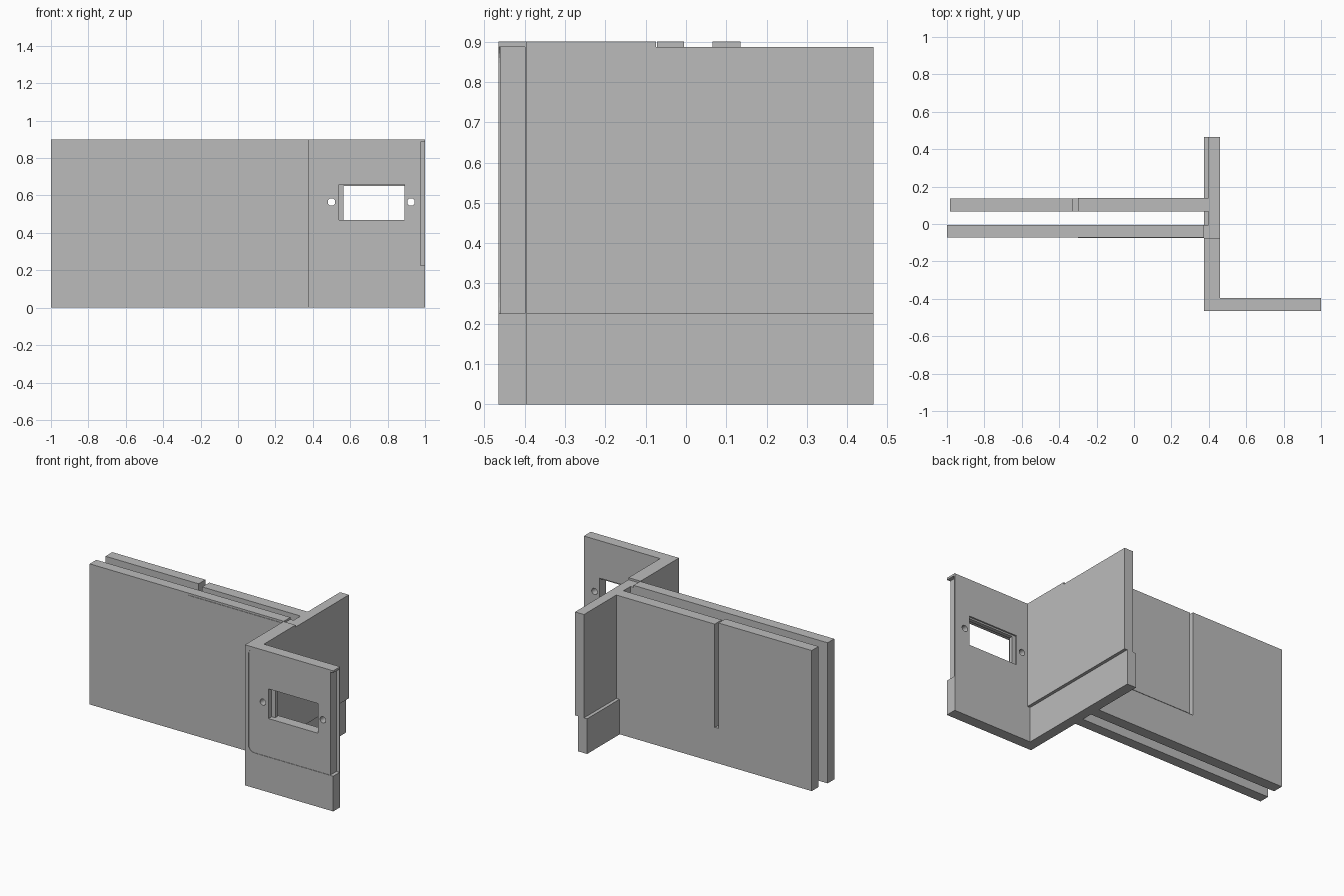
import bpy
import bmesh
import math
from mathutils import Vector, Matrix

cube = bpy.data.objects.get("Cube")
if cube:
    bpy.data.objects.remove(cube, do_unlink=True)

grey = bpy.data.materials.new("plain_grey")
grey.use_nodes = True
grey.diffuse_color = (0.5, 0.5, 0.5, 1)
grey.node_tree.nodes["Principled BSDF"].inputs["Base Color"].default_value = (0.5, 0.5, 0.5, 1)


def finish(name, bm):
    bmesh.ops.recalc_face_normals(bm, faces=bm.faces[:])
    mesh = bpy.data.meshes.new(name)
    bm.to_mesh(mesh)
    bm.free()
    mesh.materials.append(grey)
    obj = bpy.data.objects.new(name, mesh)
    bpy.context.collection.objects.link(obj)
    return obj


def box(name, xs, ys, zs, round_y=0):
    """Box from axis ranges; round_y rounds the edges that run along y."""
    bm = bmesh.new()
    bmesh.ops.create_cube(bm, size=1)
    for v in bm.verts:
        v.co = Vector([r[0] if c < 0 else r[1] for c, r in zip(v.co, (xs, ys, zs))])
    if round_y:
        edges = [e for e in bm.edges
                 if abs(e.verts[0].co.y - e.verts[1].co.y) > 0.001]
        bmesh.ops.bevel(bm, geom=edges, offset=round_y, segments=5,
                        profile=0.5, affect='EDGES')
    return finish(name, bm)


def hole(name, x, z, radius):
    bm = bmesh.new()
    turn = Matrix.Translation((x, -0.43, z)) @ Matrix.Rotation(math.pi / 2, 4, 'X')
    bmesh.ops.create_cone(bm, cap_ends=True, segments=24, radius1=radius,
                          radius2=radius, depth=0.3, matrix=turn)
    return finish(name, bm)


def cut(target, cutters):
    for c in cutters:
        mod = target.modifiers.new(c.name, 'BOOLEAN')
        mod.operation = 'DIFFERENCE'
        mod.solver = 'EXACT'
        mod.object = c
        c.hide_render = True
        c.hide_viewport = True
        c.display_type = 'WIRE'


FRONT, BACK = -0.465, -0.395   # face plate depth
SEAM, STEP, TOP = 0.225, 0.887, 0.9

# Face plate with shallow rounded pocket, notched edge, window and screw holes
plate = box("face_plate", (0.375, 1), (FRONT, BACK), (0, TOP))
cut(plate, [
    box("pocket_cutter", (0.4, 1.2), (-0.6, FRONT + 0.003), (SEAM, STEP), 0.04),
    box("edge_cutter", (0.977, 1.1), (-0.6, BACK - 0.005), (SEAM, STEP)),
    box("window_cutter", (0.565, 0.89), (-0.6, -0.3), (0.47, 0.65)),
    box("window_front_cutter", (0.54, 0.89), (-0.6, FRONT + 0.035), (0.47, 0.66)),
    box("window_back_cutter", (0.54, 0.89), (BACK - 0.01, -0.3), (0.47, 0.66)),
    hole("screw_cutter_right", 0.5, 0.565, 0.02),
    hole("screw_cutter_left", 0.925, 0.565, 0.02),
])

# Cross wall: lower band, offset upper sheet and full-height front part
box("cross_wall_base", (0.375, 0.44), (BACK, 0.465), (0, SEAM))
box("cross_wall_upper", (0.397, 0.46), (-0.075, 0.465), (SEAM, STEP))
box("cross_wall_front", (0.375, 0.46), (BACK, -0.075), (SEAM, TOP))

# Long front wall with slightly proud upper section
box("front_wall", (-1, 0.375), (-0.072, -0.005), (0, TOP))
box("front_wall_section", (-0.3, 0.4), (-0.075, -0.005), (SEAM, STEP))

# Long back wall: base, rear section and slightly proud section beyond the slot
box("back_wall_base", (-0.985, 0.375), (0.066, 0.135), (0, SEAM))
box("back_wall_rear", (-0.985, -0.325), (0.066, 0.135), (SEAM, TOP))
box("back_wall_section", (-0.3, 0.4), (0.066, 0.138), (SEAM, STEP))
